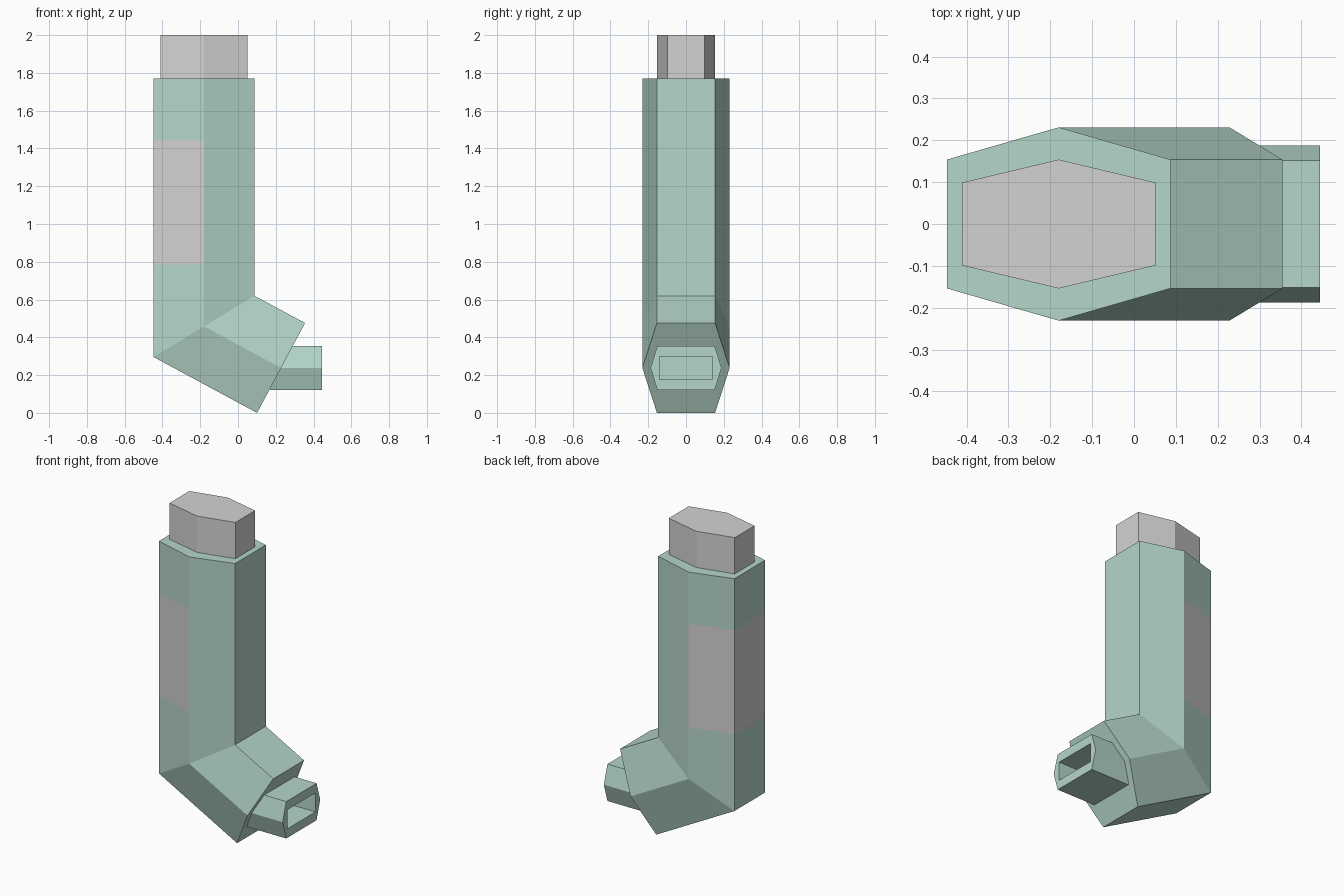
import bpy, bmesh

cube = bpy.data.objects.get("Cube")
if cube:
    bpy.data.objects.remove(cube, do_unlink=True)


def material(name, rgb):
    mat = bpy.data.materials.new(name)
    mat.use_nodes = True
    mat.diffuse_color = (*rgb, 1)
    mat.node_tree.nodes["Principled BSDF"].inputs["Base Color"].default_value = (*rgb, 1)
    return mat


green = material("pale green plastic", (0.46, 0.67, 0.58))
metal = material("light grey metal", (0.65, 0.65, 0.65))
paper = material("label grey", (0.65, 0.63, 0.63))


def loft(name, rings, mats, rule=None):
    """Skin a list of equal-length rings and close both ends."""
    bm = bmesh.new()
    loops = [[bm.verts.new(p) for p in ring] for ring in rings]
    n = len(loops[0])
    for a, b in zip(loops, loops[1:]):
        for i in range(n):
            j = (i + 1) % n
            bm.faces.new((a[i], a[j], b[j], b[i]))
    bm.faces.new(loops[0])
    bm.faces.new(loops[-1])
    bmesh.ops.recalc_face_normals(bm, faces=bm.faces)
    if rule:
        for f in bm.faces:
            f.material_index = rule(f)
    mesh = bpy.data.meshes.new(name)
    bm.to_mesh(mesh)
    bm.free()
    for m in mats:
        mesh.materials.append(m)
    obj = bpy.data.objects.new(name, mesh)
    bpy.context.collection.objects.link(obj)
    return obj


def hexagon(half, flat, peak):
    """Hexagon with points on the second axis."""
    return [(-half, -flat), (0, -peak), (half, -flat),
            (half, flat), (0, peak), (-half, flat)]


AXIS = -0.18          # x of the upright tube's centre
R = 0.267             # half length of the tube section
section = hexagon(R, 0.154, 0.231)

# Elbow body: upright tube, mitred bend, angled outlet
LABEL_LOW, LABEL_HIGH = 0.785, 1.443
rings = [[(AXIS + u, y, z) for u, y in section] for z in (1.77, LABEL_HIGH, LABEL_LOW)]
rings.append([(AXIS + u, y, 0.458 + 0.162 * u / R) for u, y in section])
rings.append([(0.228 + 0.127 * u / R, y, 0.238 + 0.238 * u / R) for u, y in section])


def label_rule(face):
    c = face.calc_center_median()
    return int(LABEL_LOW < c.z < LABEL_HIGH and c.x < AXIS)


loft("inhaler_body", rings, [green, paper], label_rule)

# Canister standing in the tube
loft("canister", [[(AXIS + u, y, z) for u, y in hexagon(0.231, 0.099, 0.154)]
                  for z in (1.7, 2.0)], [metal])

# Mouthpiece with a rectangular recess
outer = hexagon(0.117, 0.152, 0.188)
inner = hexagon(0.06, 0.14, 0.14)
loft("mouthpiece", [[(x, y, 0.238 + v) for v, y in profile]
                    for x, profile in ((0.17, outer), (0.445, outer),
                                       (0.445, inner), (0.265, inner))], [green])
